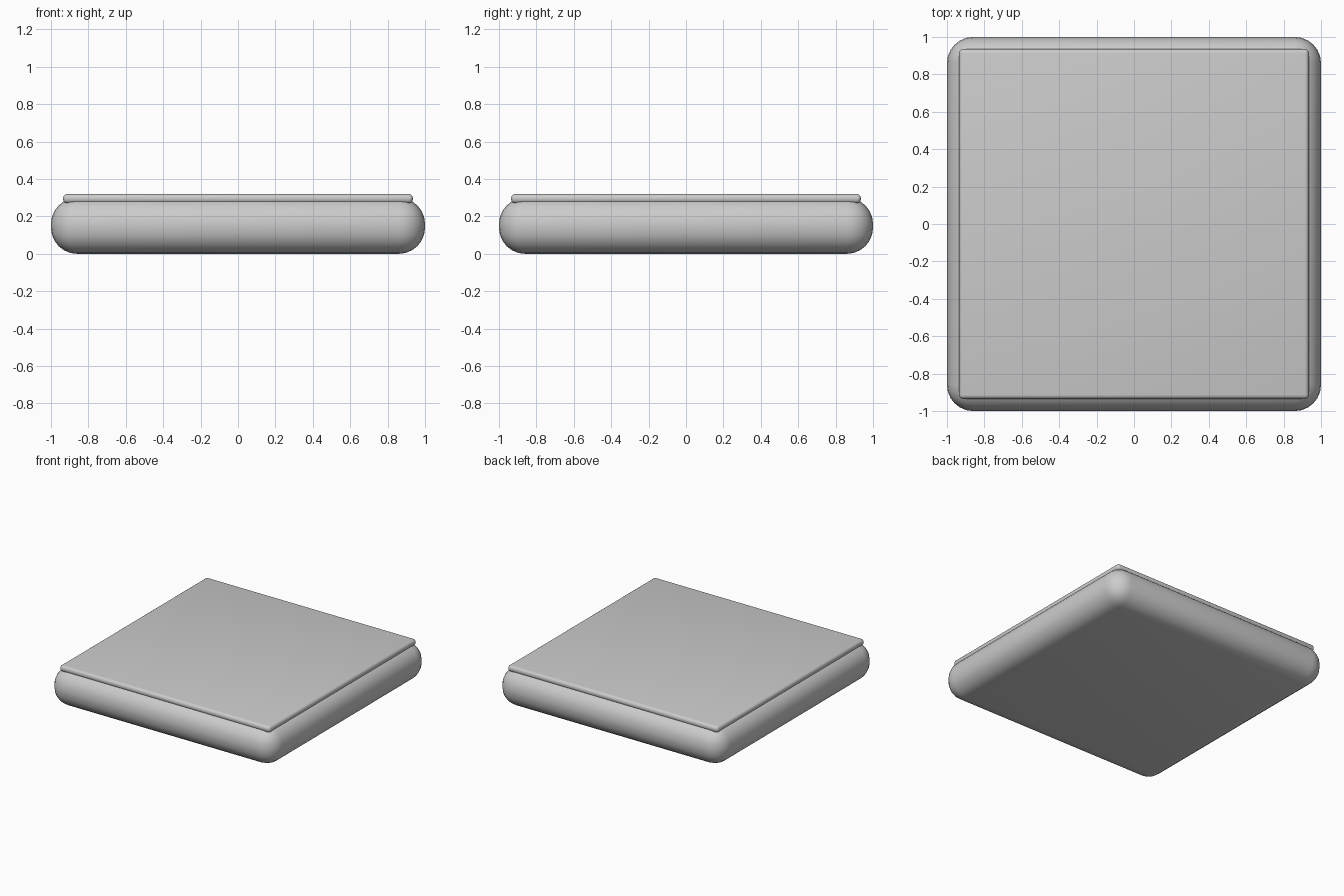
import bpy

if "Cube" in bpy.data.objects:
    bpy.data.objects.remove(bpy.data.objects["Cube"])


def rounded_slab(name, width, z0, z1, radius, segments):
    bpy.ops.mesh.primitive_cube_add(size=1, location=(0, 0, (z0 + z1) / 2))
    ob = bpy.context.object
    ob.name = name
    ob.scale = (width, width, z1 - z0)
    bpy.ops.object.transform_apply(location=False, rotation=False, scale=True)
    bevel = ob.modifiers.new("rounding", 'BEVEL')
    bevel.width = radius
    bevel.segments = segments
    bevel.limit_method = 'NONE'
    bpy.ops.object.modifier_apply(modifier=bevel.name)
    bpy.ops.object.shade_smooth_by_angle()
    return ob


# Thick cushion-like body
rounded_slab("base_body", 2.0, 0.0, 0.30, 0.14, 6)

# Thin plate resting on top
rounded_slab("top_plate", 1.87, 0.27, 0.32, 0.022, 4)
